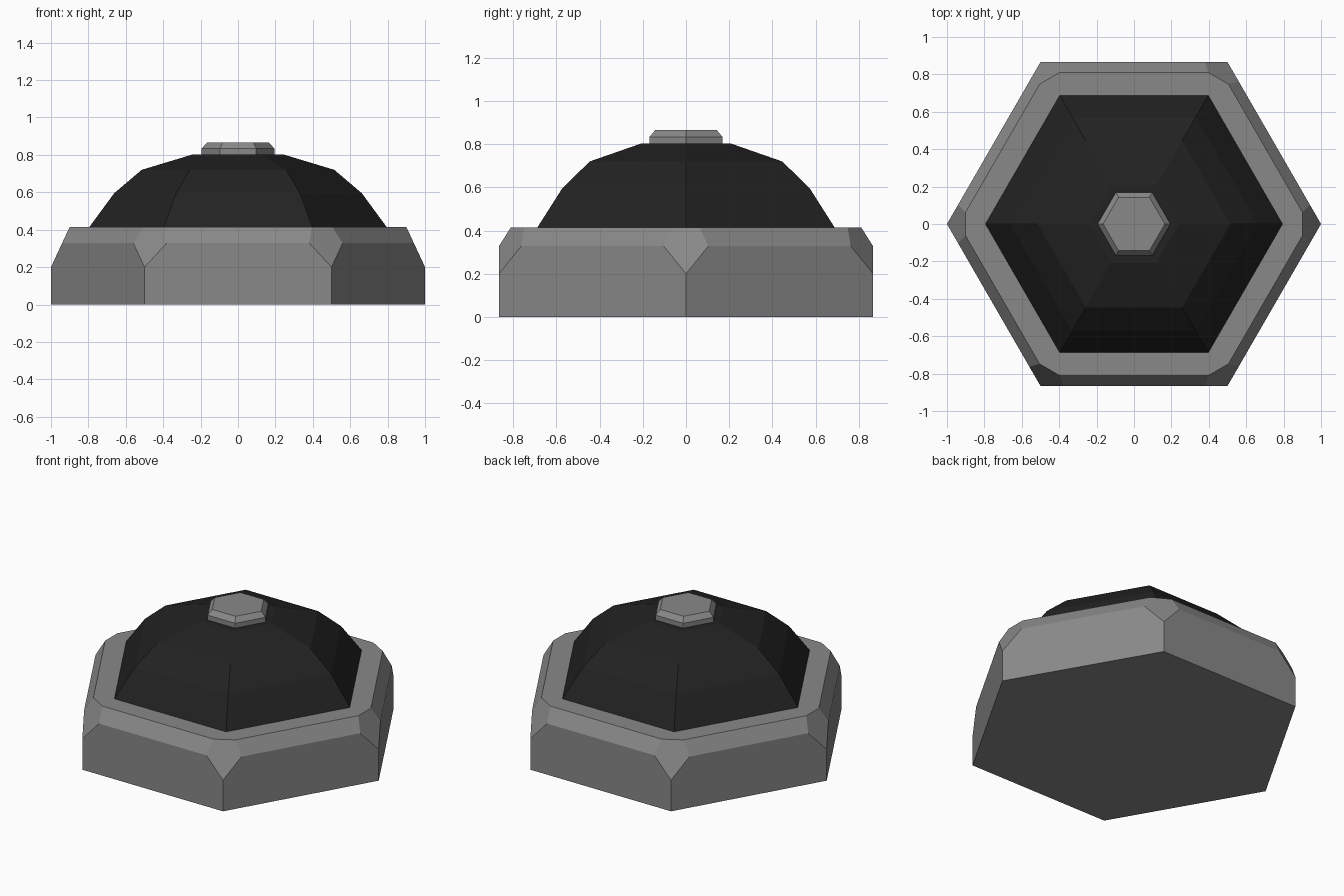
import bpy, bmesh
from math import sin, cos, pi, radians
from mathutils import Vector

cube = bpy.data.objects.get("Cube")
if cube:
    bpy.data.objects.remove(cube, do_unlink=True)


def material(name, value):
    mat = bpy.data.materials.new(name)
    mat.use_nodes = True
    color = (value, value, value, 1)
    mat.diffuse_color = color
    mat.node_tree.nodes["Principled BSDF"].inputs["Base Color"].default_value = color
    return mat


def hex_loft(bm, profile):
    """Stack hexagonal rings given as (corner radius, height) and close both ends."""
    rings = [[bm.verts.new((r * cos(i * pi / 3), r * sin(i * pi / 3), z))
              for i in range(6)] for r, z in profile]
    for low, high in zip(rings, rings[1:]):
        for i in range(6):
            j = (i + 1) % 6
            bm.faces.new((low[i], low[j], high[j], high[i]))
    bm.faces.new(rings[0][::-1])
    bm.faces.new(rings[-1])


def chamfer(bm, angle, radius, z, run, drop):
    """Slice off everything outside a sloped plane facing the given angle."""
    out = Vector((cos(angle), sin(angle), 0))
    normal = (out * drop + Vector((0, 0, run))).normalized()
    geom = bm.verts[:] + bm.edges[:] + bm.faces[:]
    cut = bmesh.ops.bisect_plane(bm, geom=geom, dist=1e-5, plane_no=normal,
                                 plane_co=out * radius + Vector((0, 0, z)),
                                 clear_outer=True)["geom_cut"]
    edges = [e for e in cut if isinstance(e, bmesh.types.BMEdge)]
    bmesh.ops.contextual_create(bm, geom=edges)


def finish(name, bm, mat):
    bmesh.ops.recalc_face_normals(bm, faces=bm.faces[:])
    mesh = bpy.data.meshes.new(name)
    bm.to_mesh(mesh)
    bm.free()
    mesh.materials.append(mat)
    obj = bpy.data.objects.new(name, mesh)
    bpy.context.collection.objects.link(obj)


grey = material("mid grey", 0.25)
black = material("soft black", 0.016)

# Hexagonal base with chamfered top edges and deeper cut corners
bm = bmesh.new()
hex_loft(bm, [(1, 0), (1, 0.415)])
for i in range(6):
    chamfer(bm, radians(30 + 60 * i), cos(pi / 6), 0.328, 0.055, 0.087)
for i in range(6):
    chamfer(bm, radians(60 * i), 1, 0.2, 0.1, 0.215)
finish("base", bm, grey)

# Faceted dome
bm = bmesh.new()
hex_loft(bm, [(0.798, 0.41), (0.662, 0.595), (0.515, 0.72), (0.24, 0.803)])
finish("dome", bm, black)

# Small bevelled cap on top
bm = bmesh.new()
hex_loft(bm, [(0.195, 0.8), (0.195, 0.834), (0.165, 0.865)])
finish("cap", bm, grey)
